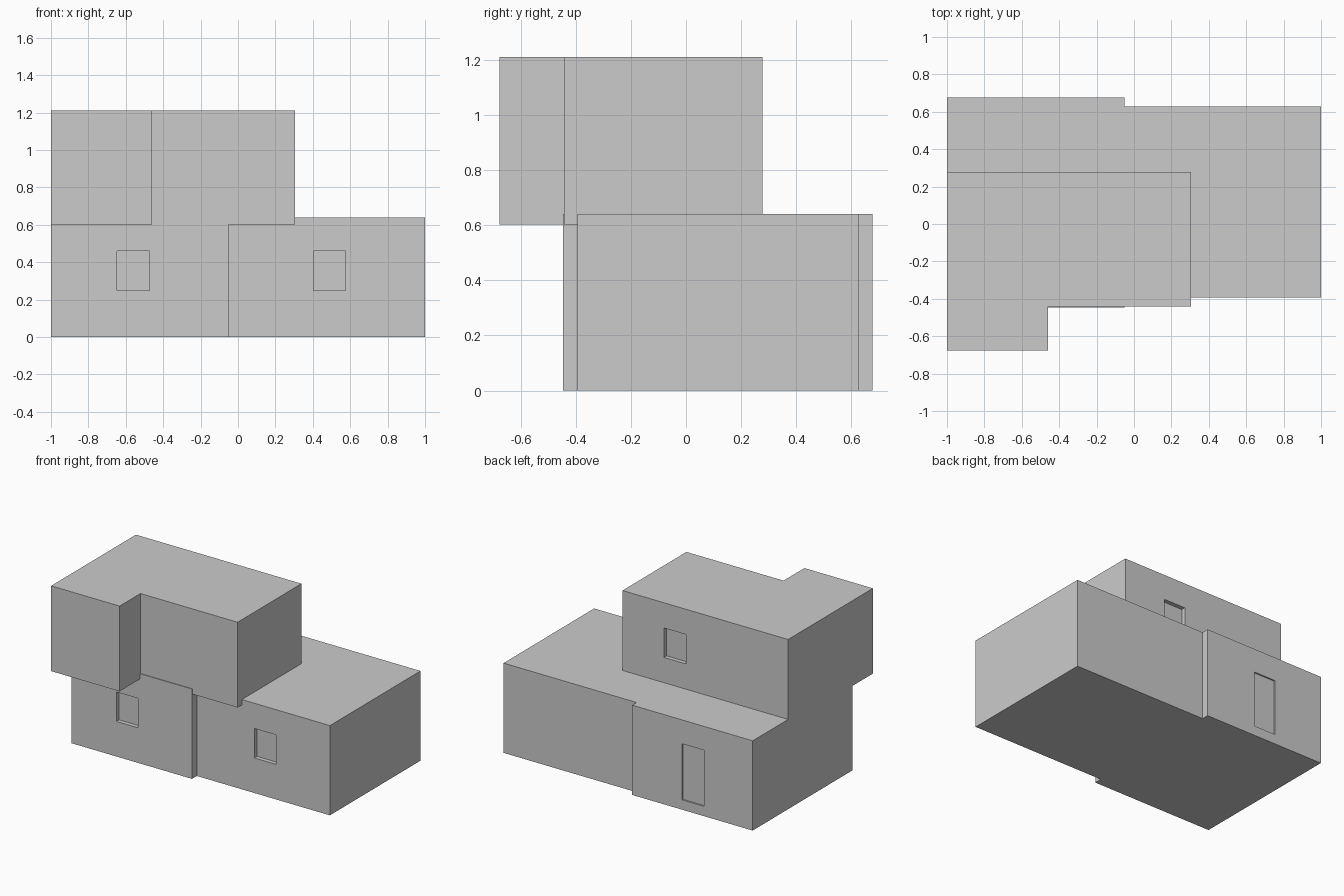
import bpy, bmesh

if "Cube" in bpy.data.objects:
    bpy.data.objects.remove(bpy.data.objects["Cube"])


def prism(name, outline, z0, z1):
    """Extrude a floor-plan outline (counter-clockwise) from z0 to z1."""
    bm = bmesh.new()
    base = bm.faces.new([bm.verts.new((x, y, z0)) for x, y in outline])
    top = bmesh.ops.extrude_face_region(bm, geom=[base], use_keep_orig=True)["geom"]
    bmesh.ops.translate(bm, vec=(0, 0, z1 - z0),
                        verts=[v for v in top if isinstance(v, bmesh.types.BMVert)])
    bmesh.ops.recalc_face_normals(bm, faces=bm.faces)
    mesh = bpy.data.meshes.new(name)
    bm.to_mesh(mesh)
    bm.free()
    obj = bpy.data.objects.new(name, mesh)
    bpy.context.collection.objects.link(obj)
    return obj


def recess(target, x0, x1, y0, y1, z0, z1):
    """Cut a rectangular recess into a wall."""
    cutter = prism("recess_cutter", [(x0, y0), (x1, y0), (x1, y1), (x0, y1)], z0, z1)
    mod = target.modifiers.new("recess", 'BOOLEAN')
    mod.operation = 'DIFFERENCE'
    mod.solver = 'EXACT'
    mod.object = cutter
    bpy.context.view_layer.objects.active = target
    bpy.ops.object.modifier_apply(modifier=mod.name)
    bpy.data.objects.remove(cutter)


# Ground floor: two staggered wings
ground = prism("ground_floor", [
    (-1, -0.447), (-0.05, -0.447), (-0.05, -0.393), (1, -0.393),
    (1, 0.627), (-0.05, 0.627), (-0.05, 0.677), (-1, 0.677)], 0, 0.64)

# Upper floor: L-shaped, overhanging the front, slightly sunk into the roof
upper = prism("upper_floor", [
    (-1, -0.677), (-0.46, -0.677), (-0.46, -0.442), (0.306, -0.442),
    (0.306, 0.278), (-1, 0.278)], 0.602, 1.21)

# Front windows
for x, wall in ((-0.56, -0.447), (0.49, -0.393)):
    recess(ground, x - 0.086, x + 0.086, wall - 0.1, wall + 0.03, 0.25, 0.46)

# Back door (shallow) and upper back window
recess(ground, -0.615, -0.443, 0.667, 0.8, 0.07, 0.47)
recess(upper, -0.193, -0.021, 0.248, 0.4, 0.82, 1.03)
